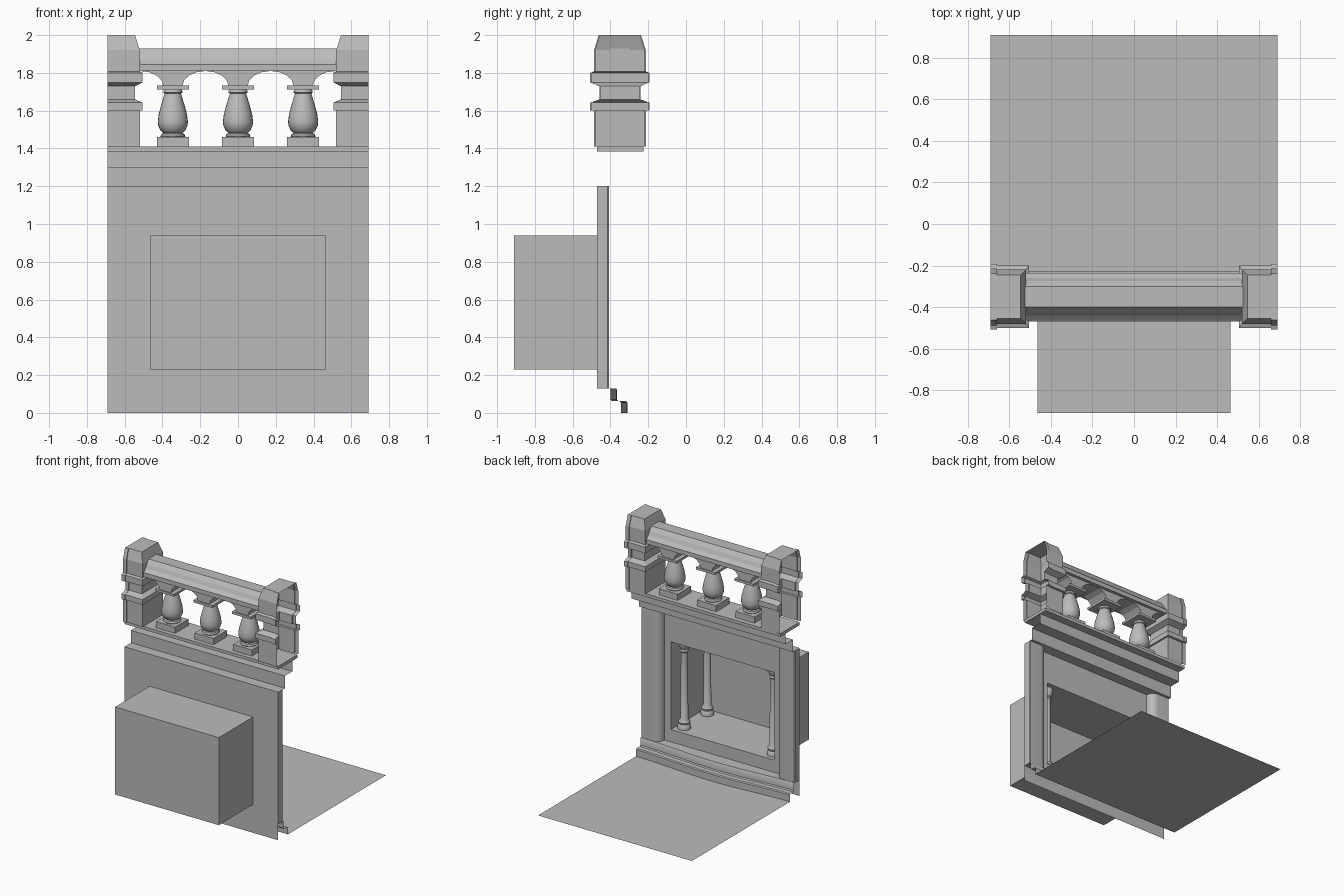
import bpy, bmesh
from math import cos, sin, pi, radians

if "Cube" in bpy.data.objects:
    bpy.data.objects.remove(bpy.data.objects["Cube"], do_unlink=True)

stone = bpy.data.materials.new("grey_stone")
stone.use_nodes = True
GREY = (0.5, 0.5, 0.5, 1)
stone.diffuse_color = GREY
stone.node_tree.nodes["Principled BSDF"].inputs["Base Color"].default_value = GREY

W = 0.69        # half width
WALL = -0.47    # plane of the wall
RAIL_Y = -0.35  # centre line of the balustrade
PITCH = 0.345   # spacing of balusters


def finish(name, bm, smooth=False):
    bmesh.ops.remove_doubles(bm, verts=bm.verts, dist=1e-5)
    bmesh.ops.recalc_face_normals(bm, faces=bm.faces)
    mesh = bpy.data.meshes.new(name)
    bm.to_mesh(mesh)
    bm.free()
    mesh.materials.append(stone)
    ob = bpy.data.objects.new(name, mesh)
    bpy.context.collection.objects.link(ob)
    if smooth:
        bpy.ops.object.select_all(action="DESELECT")
        ob.select_set(True)
        bpy.context.view_layer.objects.active = ob
        bpy.ops.object.shade_smooth_by_angle(angle=radians(35))
    return ob


def loft(name, rows, closed=False, cap=False, smooth=False):
    """Skin a list of equally long point rows."""
    bm = bmesh.new()
    vs = [[bm.verts.new(p) for p in row] for row in rows]
    n = len(rows[0])
    for a, b in zip(vs, vs[1:]):
        for i in range(n if closed else n - 1):
            j = (i + 1) % n
            bm.faces.new((a[i], a[j], b[j], b[i]))
    if cap:
        bm.faces.new(vs[0])
        bm.faces.new(vs[-1])
    return finish(name, bm, smooth)


def along_x(name, profile, x0, x1, **kw):
    return loft(name, [[(x, y, z) for y, z in profile] for x in (x0, x1)], **kw)


def box(name, x0, x1, y0, y1, z0, z1):
    return along_x(name, [(y0, z0), (y1, z0), (y1, z1), (y0, z1)], x0, x1,
                   closed=True, cap=True)


def lathe(name, profile, x, y, seg=20):
    rows = [[(x + r * cos(2 * pi * i / seg), y + r * sin(2 * pi * i / seg), z)
             for i in range(seg)] for r, z in profile]
    return loft(name, rows, closed=True, cap=True, smooth=True)


# Ground sheet
loft("ground_sheet", [[(-W, y, 0), (W, y, 0)] for y in (-0.345, 0.91)])

# Wall sheet with an opening that leads into the alcove
BX, Z0, Z1, BACK = 0.465, 0.23, 0.94, -0.91
outer = [(-W, WALL, 0), (W, WALL, 0), (W, WALL, 1.2), (-W, WALL, 1.2)]
opening = [(x, WALL, z) for x, z in ((-BX, Z0), (BX, Z0), (BX, Z1), (-BX, Z1))]
loft("wall", [outer, opening], closed=True)

# Alcove: five-sided box behind the opening
bm = bmesh.new()
near = [bm.verts.new(p) for p in opening]
far = [bm.verts.new((x, BACK, z)) for x, y, z in opening]
bm.faces.new(far)
for i in range(4):
    j = (i + 1) % 4
    bm.faces.new((near[i], near[j], far[j], far[i]))
finish("alcove", bm)

# Slim columns inside the alcove
column = [(0.05, Z0), (0.05, 0.255), (0.04, 0.27), (0.045, 0.285), (0.03, 0.31),
          (0.026, 0.85), (0.034, 0.86), (0.028, 0.875), (0.045, 0.91), (0.045, Z1)]
for side, sx in (("left", 1), ("right", -1)):
    for place, y in (("outer", -0.55), ("inner", -0.845)):
        lathe(f"alcove_column_{side}_{place}", column, sx * 0.4, y, 16)

# Pilasters with a rounded inner edge
for side, sx in (("left", 1), ("right", -1)):
    plan = [(W, WALL), (W, -0.415), (W - 0.005, -0.408)]
    plan += [(0.58 - 0.06 * sin(a * pi / 12), WALL + 0.062 * cos(a * pi / 12))
             for a in range(7)]
    loft(f"pilaster_{side}", [[(sx * x, y, z) for x, y in plan] for z in (0.13, 1.2)],
         smooth=True)

# Stepped plinth that bows outward in the middle
step = [(-0.405, 0.13), (-0.4, 0.122), (-0.4, 0.07), (-0.393, 0.062),
        (-0.352, 0.062), (-0.345, 0.055), (-0.345, 0)]
rows = []
for i in range(25):
    x = -W + 2 * W * i / 24
    bow = 0.0175 * (1 + cos(pi * x / W))
    rows.append([(x, WALL, 0.13)] + [(x, y + bow, z) for y, z in step])
loft("stepped_plinth", rows, smooth=True)

# Stepped cornice under the balustrade
along_x("cornice", [(WALL, 1.2), (-0.385, 1.2), (-0.385, 1.3), (-0.29, 1.3),
                    (-0.29, 1.385), (-0.225, 1.385)], -W, W)
box("balustrade_base", -W, W, WALL, -0.225, 1.385, 1.41)

# End posts: moulded sheets, hollow and open on the outer side
post = [(1.41, 0.13, 0.52), (1.6, 0.13, 0.52), (1.6, 0.15, 0.505), (1.642, 0.15, 0.505),
        (1.66, 0.102, 0.545), (1.73, 0.102, 0.545), (1.75, 0.15, 0.505),
        (1.8, 0.15, 0.505), (1.808, 0.13, 0.52), (1.92, 0.13, 0.52), (2.0, 0.105, 0.545)]
for side, sx in (("left", 1), ("right", -1)):
    rows = []
    for z, h, xi in post:
        half = [(W, h + 0.007), (0.66, h + 0.007), (0.66, h), (xi, h)]
        path = half + [(x, -y) for x, y in reversed(half)]
        rows.append([(sx * x, RAIL_Y + y, z) for x, y in path])
    bm = bmesh.new()
    vs = [[bm.verts.new(p) for p in row] for row in rows]
    for a, b in zip(vs, vs[1:]):
        for i in range(len(a) - 1):
            bm.faces.new((a[i], a[i + 1], b[i + 1], b[i]))
    bm.faces.new(vs[-1])
    finish(f"end_post_{side}", bm)

# Handrail
rail = [(-0.115, 1.81), (-0.115, 1.845), (-0.09, 1.87), (-0.075, 1.9), (-0.05, 1.93)]
rail += [(-y, z) for y, z in reversed(rail)]
along_x("handrail", [(RAIL_Y + y, z) for y, z in rail], -0.525, 0.525,
        closed=True, cap=True)

# Arcade under the handrail: strips between the arch curve and the rail
curve = []
for k in range(-3, 4, 2):
    for i in range(9):
        a = pi - pi * i / 8
        x = k * PITCH / 2 + 0.122 * cos(a)
        if abs(x) < 0.522:
            curve.append((x, 1.73 + 0.08 * sin(a)))
loft("arcade", [[(x, RAIL_Y - 0.09, z), (x, RAIL_Y + 0.09, z),
                 (x, RAIL_Y + 0.09, 1.84), (x, RAIL_Y - 0.09, 1.84)]
                for x, z in curve], closed=True, cap=True)

# Balusters with square plinths and caps
vase = [(0.06, 1.455), (0.066, 1.465), (0.06, 1.477), (0.05, 1.482), (0.066, 1.495),
        (0.077, 1.52), (0.08, 1.54), (0.075, 1.58), (0.062, 1.63), (0.048, 1.675),
        (0.043, 1.69), (0.05, 1.695), (0.05, 1.705), (0.043, 1.715)]
for name, k in (("left", 1), ("centre", 0), ("right", -1)):
    x = k * PITCH
    box(f"baluster_plinth_{name}", x - 0.085, x + 0.085,
        RAIL_Y - 0.085, RAIL_Y + 0.085, 1.41, 1.46)
    lathe(f"baluster_{name}", vase, x, RAIL_Y, 24)
    box(f"baluster_cap_{name}", x - 0.085, x + 0.085,
        RAIL_Y - 0.1, RAIL_Y + 0.1, 1.713, 1.732)
